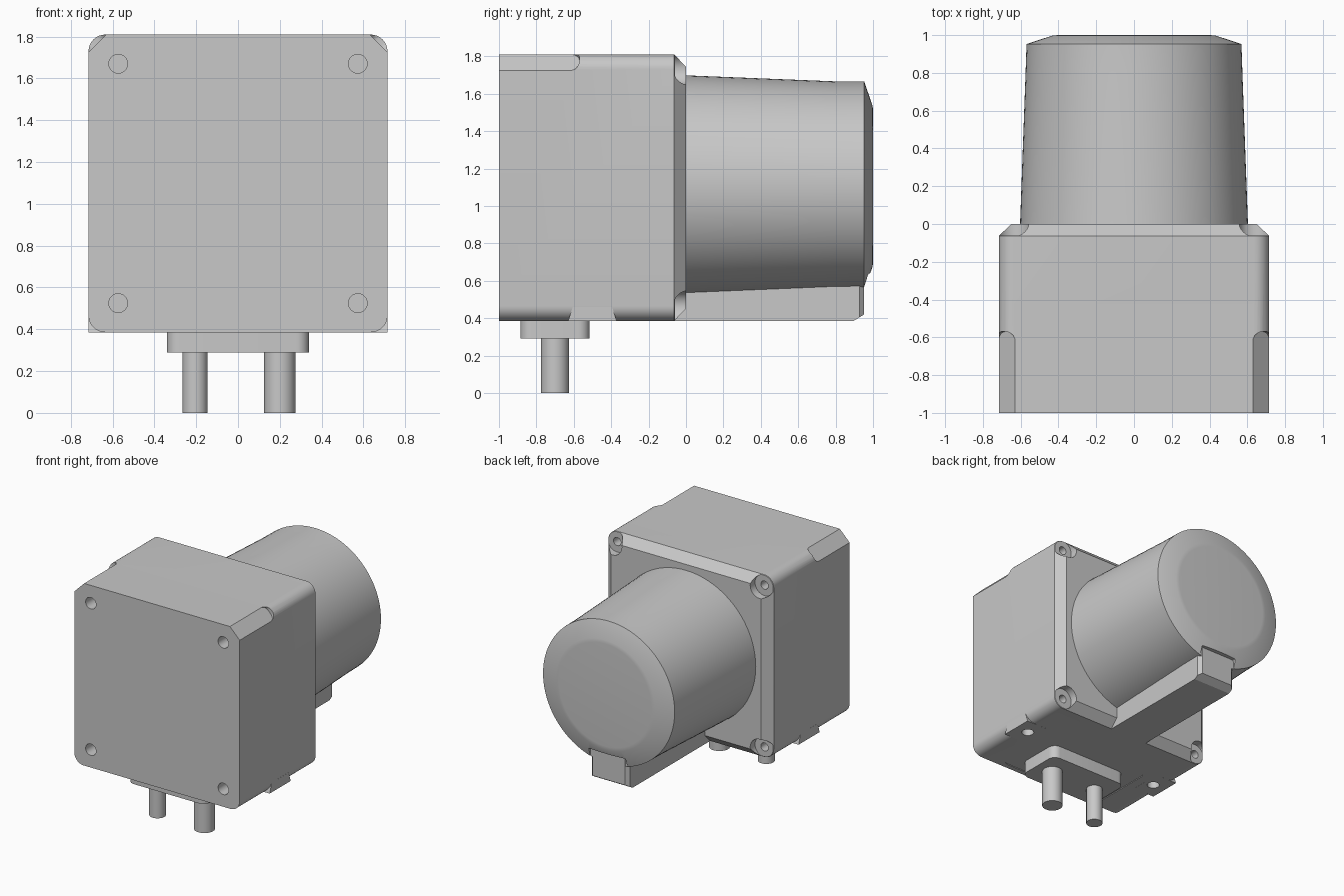
import bpy, bmesh, math
from mathutils import Vector, Matrix

cube = bpy.data.objects.get("Cube")
if cube:
    bpy.data.objects.remove(cube, do_unlink=True)

grey = bpy.data.materials.new("light_grey")
grey.use_nodes = True
colour = (0.58, 0.58, 0.58, 1)
grey.diffuse_color = colour
grey.node_tree.nodes["Principled BSDF"].inputs["Base Color"].default_value = colour


def rounded(hx, hy, r, n=8):
    """Rounded rectangle outline in 2D, counter-clockwise."""
    pts = []
    for k, (sx, sy) in enumerate([(1, 1), (-1, 1), (-1, -1), (1, -1)]):
        for i in range(n + 1):
            a = math.pi / 2 * (k + i / n)
            pts.append((sx * (hx - r) + r * math.cos(a), sy * (hy - r) + r * math.sin(a)))
    return pts


def circle(rx, ry, n=96):
    return [(rx * math.cos(2 * math.pi * i / n), ry * math.sin(2 * math.pi * i / n)) for i in range(n)]


def loft(name, sections, axis, centre=(0, 0, 0)):
    """Closed solid through (height, outline) sections along an axis."""
    place = {"X": lambda u, v, h: (h, u, v),
             "Y": lambda u, v, h: (u, h, v),
             "Z": lambda u, v, h: (u, v, h)}[axis]
    bm = bmesh.new()
    rings = [[bm.verts.new(Vector(place(u, v, h)) + Vector(centre)) for u, v in outline]
             for h, outline in sections]
    for a, b in zip(rings, rings[1:]):
        for i in range(len(a)):
            j = (i + 1) % len(a)
            bm.faces.new((a[i], a[j], b[j], b[i]))
    bm.faces.new(rings[0])
    bm.faces.new(rings[-1])
    bmesh.ops.recalc_face_normals(bm, faces=bm.faces)
    mesh = bpy.data.meshes.new(name)
    bm.to_mesh(mesh)
    bm.free()
    mesh.materials.append(grey)
    ob = bpy.data.objects.new(name, mesh)
    bpy.context.collection.objects.link(ob)
    return ob


def rod(name, r, h0, h1, axis, centre, n=32):
    return loft(name, [(h0, circle(r, r, n)), (h1, circle(r, r, n))], axis, centre)


def block(name, hx, hy, z0, z1, r, centre):
    return loft(name, [(z0, rounded(hx, hy, r)), (z1, rounded(hx, hy, r))], "Z", centre)


def cut(target, cutter):
    cutter.hide_render = True
    mod = target.modifiers.new("cut", "BOOLEAN")
    mod.operation, mod.solver, mod.object = "DIFFERENCE", "EXACT", cutter
    bpy.context.view_layer.objects.active = target
    bpy.ops.object.modifier_apply(modifier=mod.name)
    bpy.data.objects.remove(cutter, do_unlink=True)


# Housing: rounded box with a chamfered rear rim
HW, MID = 0.715, 1.0975
full = rounded(HW, HW - 0.003, 0.08)
inset = rounded(HW - 0.065, HW - 0.068, 0.04)
housing = loft("housing", [(-1, full), (-0.063, full), (0, inset)], "Y", (0, 0, MID))

# Shallow recess under the housing
cut(housing, block("recess_cutter", 0.46, 0.27, 0.3, 0.391, 0.05, (0, -0.69, 0)))

feet = []
for sx in (-1, 1):
    # Flat cut along the front half of each upper edge
    edge = block("edge_cutter", 0.06, 0.5, 0, 0.2, 0.045, (0, 0, 0))
    edge.data.transform(Matrix.Translation((sx * 0.6725, -1.07, 1.77 - 0.003))
                        @ Matrix.Rotation(sx * math.pi / 4, 4, "Y"))
    cut(housing, edge)
    for z in (0.465, 1.73):
        # Rear corner pockets with screw holes
        cut(housing, rod("pocket_cutter", 0.082, -0.06, 0.1, "Y", (sx * 0.637, 0, z)))
        cut(housing, rod("screw_cutter", 0.032, -0.16, 0.1, "Y", (sx * 0.637, 0, z)))
    for z in (0.525, 1.67):
        # Front mounting holes
        cut(housing, rod("hole_cutter", 0.045, -1.1, -0.88, "Y", (sx * 0.573, 0, z)))
    # Side feet squaring off the lower edge
    side = "left" if sx > 0 else "right"
    low, high = [(-0.63, 0.385), (-0.37, 0.385)], [(-0.395, 0.46), (-0.605, 0.46)]
    foot = loft(side + "_foot", [(sx * 0.53, low + high), (sx * HW, low + high)], "X")
    for part in (foot, housing):
        cut(part, rod("foot_hole_cutter", 0.045, 0.3, 0.5, "Z", (sx * 0.605, -0.5, 0)))
    feet.append(foot)

# Tapered round cover with a shallow conical end
drum = loft("drum", [(-0.02, circle(0.604, 0.593)), (0.8, circle(0.574, 0.56)),
                     (0.953, circle(0.569, 0.559)), (0.998, circle(0.43, 0.428)),
                     (1.0, circle(0.4, 0.4))], "Y", (0, 0, 1.106))
cut(drum, loft("notch_cutter", [(0.95, rounded(0.16, 0.2, 0.01)),
                                (1.1, rounded(0.16, 0.2, 0.01))], "Y", (0, 0, 0.44)))

# Spine running below the drum, bevelled at its free end
side_profile = [(-0.07, 0.385), (0.895, 0.385), (0.953, 0.42), (0.953, 0.64), (-0.07, 0.64)]
spine = loft("spine", [(-0.165, side_profile), (0.165, side_profile)], "X")
bm = bmesh.new()
bm.from_mesh(spine.data)
corners = [e for e in bm.edges
           if all(abs(abs(v.co.x) - 0.165) < 1e-4 and v.co.y > 0.9 for v in e.verts)
           and abs(e.verts[0].co.x - e.verts[1].co.x) < 1e-4]
bmesh.ops.bevel(bm, geom=corners, offset=0.025, segments=1, affect="EDGES")
bm.to_mesh(spine.data)
bm.free()

# Cable flange and its two leads
flange = block("cable_flange", 0.34, 0.185, 0.29, 0.4, 0.06, (0, -0.7, 0))
leads = [rod("right_lead", 0.06, 0, 0.3, "Z", (-0.205, -0.7, 0)),
         rod("left_lead", 0.075, 0, 0.3, "Z", (0.2, -0.7, 0))]

# Smooth curved walls, keep edges crisp
bpy.ops.object.select_all(action="DESELECT")
for ob in [housing, drum, spine, flange] + feet + leads:
    ob.select_set(True)
bpy.context.view_layer.objects.active = housing
bpy.ops.object.shade_smooth_by_angle(angle=math.radians(30))
